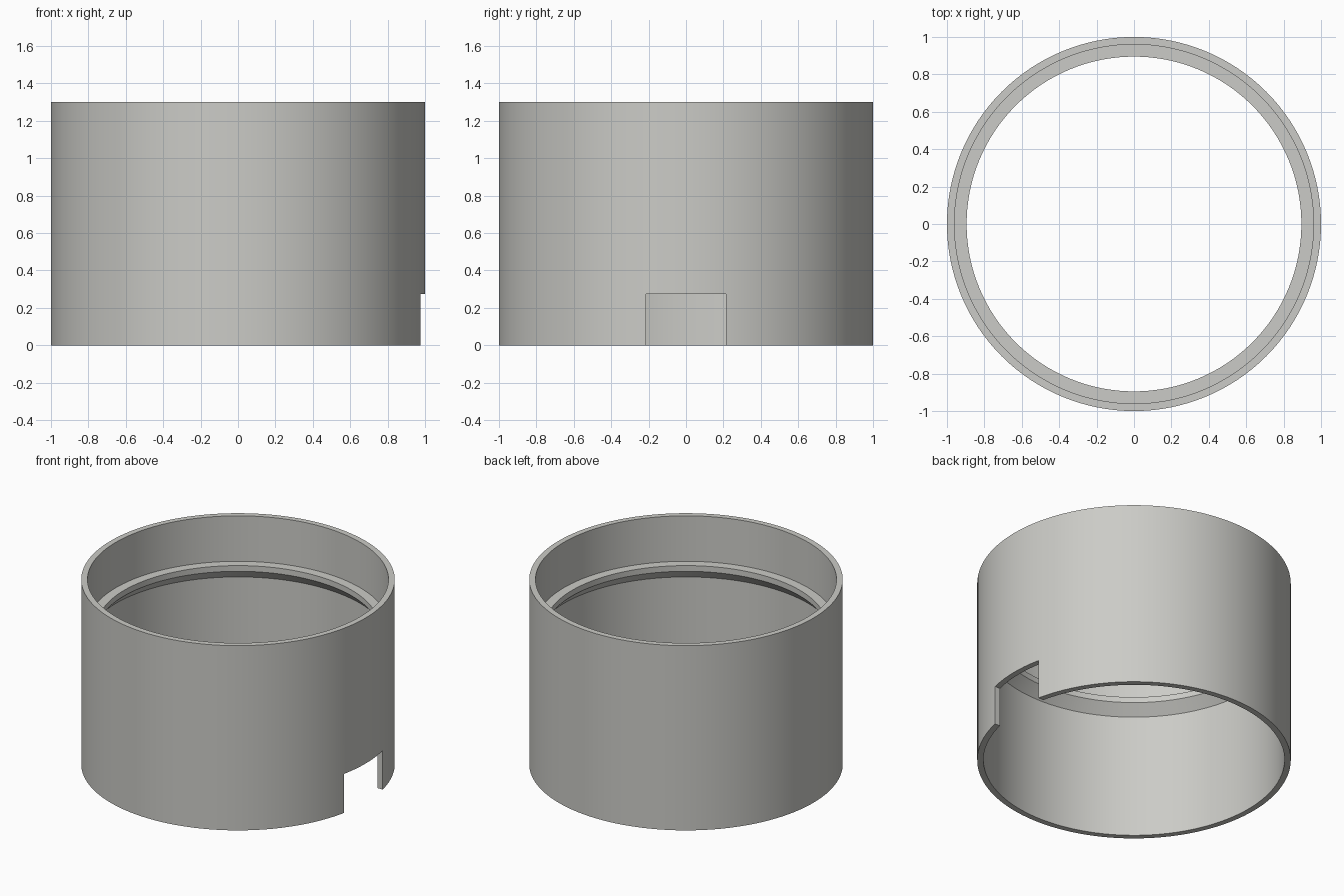
import bpy
import bmesh
import math

if "Cube" in bpy.data.objects:
    bpy.data.objects.remove(bpy.data.objects["Cube"])

SEGMENTS = 128

grey = bpy.data.materials.new("warm light grey")
grey.diffuse_color = (0.60, 0.60, 0.57, 1.0)
grey.use_nodes = True
grey.node_tree.nodes["Principled BSDF"].inputs["Base Color"].default_value = grey.diffuse_color

# Closed wall section (radius, height): tube with a stepped, chamfered inner ledge
SECTION = [(1.0, 0.0), (1.0, 1.3), (0.96, 1.3), (0.96, 0.98),
           (0.895, 0.98), (0.895, 0.94), (0.96, 0.87), (0.96, 0.0)]


def lathe(name, section):
    bm = bmesh.new()
    rings = []
    for i in range(SEGMENTS):
        a = math.tau * i / SEGMENTS
        rings.append([bm.verts.new((r * math.cos(a), r * math.sin(a), z))
                      for r, z in section])
    n = len(section)
    for i in range(SEGMENTS):
        p, q = rings[i], rings[(i + 1) % SEGMENTS]
        for j in range(n):
            k = (j + 1) % n
            bm.faces.new((p[j], q[j], q[k], p[k]))
    bmesh.ops.recalc_face_normals(bm, faces=bm.faces)
    mesh = bpy.data.meshes.new(name)
    bm.to_mesh(mesh)
    bm.free()
    obj = bpy.data.objects.new(name, mesh)
    bpy.context.collection.objects.link(obj)
    return obj


# Sleeve body
sleeve = lathe("sleeve", SECTION)
sleeve.data.materials.append(grey)

# Rectangular notch through the wall at the lower right side
bpy.ops.mesh.primitive_cube_add(size=1, location=(1.0, 0, 0.0375))
cutter = bpy.context.object
cutter.name = "notch_cutter"
cutter.scale = (0.5, 0.43, 0.475)
cutter.data.materials.append(grey)
cutter.hide_render = True
bpy.context.view_layer.update()

notch = sleeve.modifiers.new("notch", 'BOOLEAN')
notch.operation = 'DIFFERENCE'
notch.solver = 'EXACT'
notch.object = cutter

bpy.ops.object.select_all(action='DESELECT')
sleeve.select_set(True)
bpy.context.view_layer.objects.active = sleeve
bpy.ops.object.modifier_apply(modifier=notch.name)
bpy.data.objects.remove(cutter, do_unlink=True)

# Smooth walls with crisp rims
bpy.ops.object.shade_smooth_by_angle(angle=math.radians(30))
